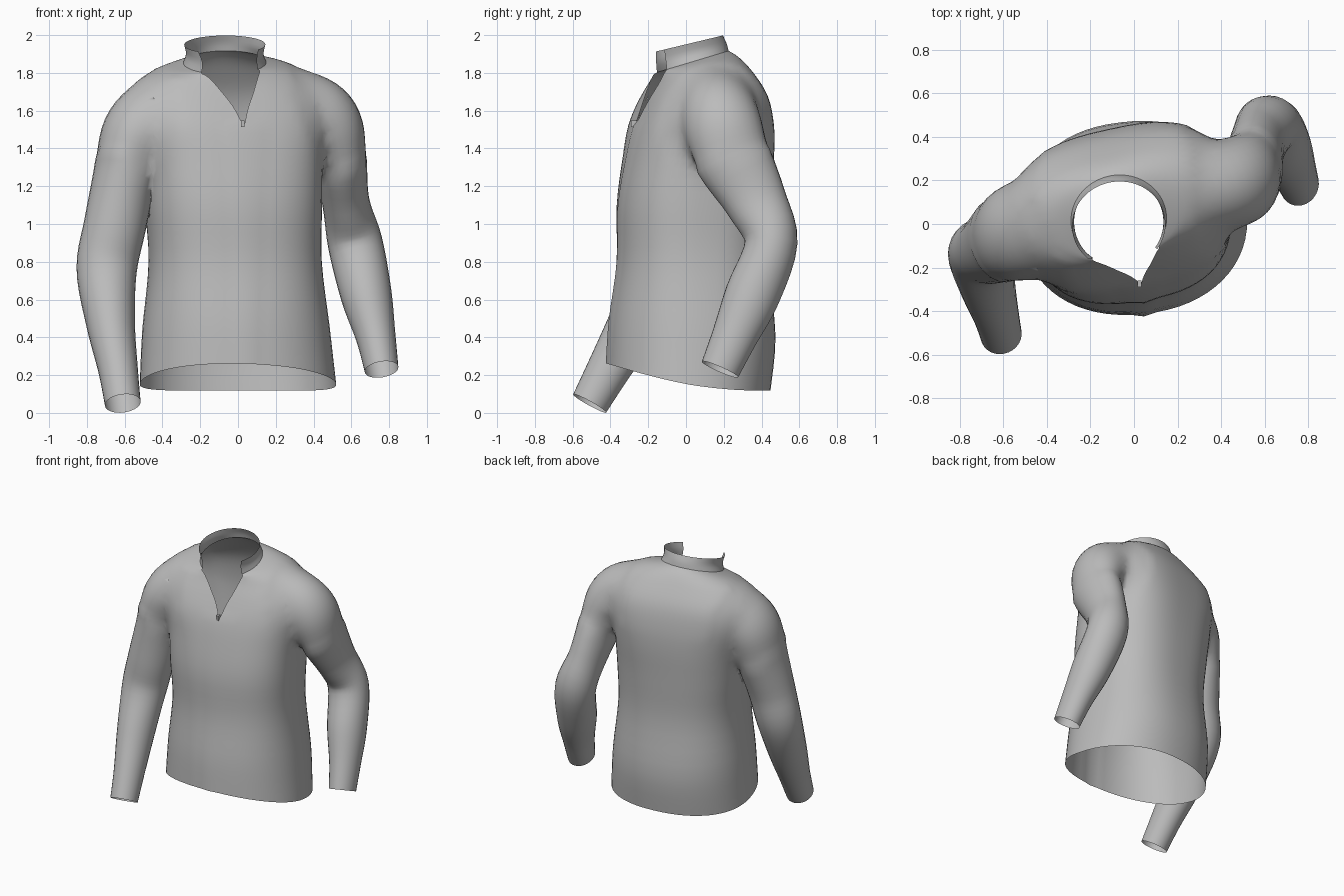
import bpy, bmesh, math
from mathutils import Vector

cube = bpy.data.objects.get("Cube")
if cube:
    bpy.data.objects.remove(cube)

grey = bpy.data.materials.new("grey_cloth")
grey.use_nodes = True
grey.diffuse_color = (0.5, 0.5, 0.5, 1)
grey.node_tree.nodes["Principled BSDF"].inputs["Base Color"].default_value = (0.5, 0.5, 0.5, 1)

openings = []  # centres of the temporary faces that close the cloth for the union


def smooth_rows(rows, steps):
    """Catmull-Rom interpolation between section rows."""
    out = []
    for i in range(len(rows) - 1):
        a, b, c, d = rows[max(i - 1, 0)], rows[i], rows[i + 1], rows[min(i + 2, len(rows) - 1)]
        for s in range(steps):
            t = s / steps
            out.append([0.5 * (2 * q + (r - p) * t + (2 * p - 5 * q + 4 * r - w) * t * t
                               + (3 * q - p - 3 * r + w) * t ** 3)
                        for p, q, r, w in zip(a, b, c, d)])
    return out + [list(rows[-1])]


def loft(name, rings, closed=True):
    """Skin equal-length rings; closed lofts get temporary faces over each opening."""
    bm = bmesh.new()
    grid = [[bm.verts.new(p) for p in ring] for ring in rings]
    covers = []
    for low, high in zip(grid, grid[1:]):
        for i in range(len(low) - 1):
            bm.faces.new((low[i], low[i + 1], high[i + 1], high[i]))
        if closed:
            covers.append(bm.faces.new((low[-1], low[0], high[0], high[-1])))
    if closed:
        covers += [bm.faces.new(grid[0][::-1]), bm.faces.new(grid[-1])]
    for face in covers:
        face.material_index = 1
    bmesh.ops.remove_doubles(bm, verts=bm.verts, dist=0.0005)
    bmesh.ops.recalc_face_normals(bm, faces=bm.faces)
    for face in bm.faces:
        if face.material_index == 1:
            openings.append(face.calc_center_median())
            face.material_index = 0
    mesh = bpy.data.meshes.new(name)
    bm.to_mesh(mesh)
    bm.free()
    obj = bpy.data.objects.new(name, mesh)
    bpy.context.collection.objects.link(obj)
    mesh.materials.append(grey)
    mesh.shade_smooth()
    return obj


def body_ring(row, count=64):
    """Tilted, turned oval that starts and ends at the front opening."""
    cx, cy, z, rx, ry, yaw, slope, gap, power = row
    yaw, gap = math.radians(yaw), math.radians(max(gap, 0))
    ring = []
    for i in range(count + 1):
        a = gap + (2 * math.pi - 2 * gap) * i / count
        s, c = math.sin(a), -math.cos(a)
        x = rx * math.copysign(abs(s) ** power, s)
        y = ry * math.copysign(abs(c) ** power, c)
        if i in (0, count) and gap == 0:
            y -= 0.012  # raised zip line
        px = cx + x * math.cos(yaw) - y * math.sin(yaw)
        py = cy + x * math.sin(yaw) + y * math.cos(yaw)
        ring.append((px, py, z + slope * (py - cy)))
    return ring


# Torso: centre x, y, z, half width, half depth, turn, tilt, opening angle, roundness
torso = [
    (0.00, 0.015, 0.19, 0.52, 0.43, 6, -0.17, 0, 0.92),
    (-0.01, 0.035, 0.45, 0.495, 0.435, 7, -0.1, 0, 0.88),
    (-0.015, 0.035, 0.80, 0.455, 0.395, 9, 0, 0, 0.82),
    (-0.025, 0.04, 1.10, 0.465, 0.395, 10, 0, 0, 0.78),
    (-0.035, 0.065, 1.35, 0.475, 0.38, 12, 0, 0, 0.72),
    (-0.05, 0.08, 1.52, 0.51, 0.355, 13, 0, 0, 0.7),
    (-0.06, 0.09, 1.665, 0.52, 0.31, 13, 0.04, 3, 0.74),
    (-0.07, 0.075, 1.78, 0.455, 0.25, 13, 0.12, 12, 0.87),
    (-0.07, 0.05, 1.835, 0.34, 0.22, 12, 0.22, 25, 1),
    (-0.07, 0.02, 1.855, 0.22, 0.205, 10, 0.3, 43, 1),
]
body = loft("jacket_body", [body_ring(r) for r in smooth_rows(torso, 4)])

# Standing collar, open at the front
collar = [
    torso[-1],
    (-0.07, 0.01, 1.90, 0.205, 0.205, 10, 0.27, 45, 1),
    (-0.07, -0.005, 1.95, 0.215, 0.20, 8, 0.24, 48, 1),
]
loft("collar", [body_ring(r) for r in smooth_rows(collar, 3)], closed=False)


def sleeve(name, rows, count=28):
    """Tube along a path; each row holds a centre, a sideways and a fore-aft radius."""
    rows = smooth_rows(rows, 5)
    pts = [Vector(r[:3]) for r in rows]
    rings = []
    for i, r in enumerate(rows):
        tangent = (pts[min(i + 1, len(pts) - 1)] - pts[max(i - 1, 0)]).normalized()
        fore = Vector((0, 1, 0))
        fore = (fore - tangent * fore.dot(tangent)).normalized()
        side = fore.cross(tangent)
        rings.append([pts[i] + side * r[3] * math.cos(2 * math.pi * k / count)
                      + fore * r[4] * math.sin(2 * math.pi * k / count)
                      for k in range(count + 1)])
    return loft(name, rings)


left = sleeve("left_sleeve", [
    (0.24, 0.12, 1.66, 0.15, 0.15),
    (0.39, 0.17, 1.62, 0.20, 0.20),
    (0.495, 0.20, 1.51, 0.195, 0.22),
    (0.54, 0.25, 1.35, 0.145, 0.205),
    (0.57, 0.37, 1.12, 0.125, 0.165),
    (0.62, 0.45, 0.90, 0.145, 0.14),
    (0.68, 0.35, 0.62, 0.135, 0.145),
    (0.73, 0.255, 0.40, 0.105, 0.12),
    (0.76, 0.18, 0.23, 0.09, 0.105),
])
right = sleeve("right_sleeve", [
    (-0.28, 0.02, 1.62, 0.14, 0.15),
    (-0.44, -0.01, 1.595, 0.195, 0.21),
    (-0.55, -0.04, 1.475, 0.20, 0.24),
    (-0.59, -0.06, 1.30, 0.17, 0.21),
    (-0.65, -0.11, 1.00, 0.165, 0.165),
    (-0.695, -0.14, 0.76, 0.16, 0.15),
    (-0.675, -0.27, 0.48, 0.13, 0.14),
    (-0.635, -0.41, 0.23, 0.105, 0.115),
    (-0.61, -0.51, 0.05, 0.095, 0.10),
])

# Sew the sleeves onto the torso
bpy.context.view_layer.objects.active = body
for arm in (left, right):
    union = body.modifiers.new("sew", 'BOOLEAN')
    union.operation = 'UNION'
    union.solver = 'EXACT'
    union.use_self = True
    union.object = arm
    bpy.ops.object.modifier_apply(modifier=union.name)
    bpy.data.objects.remove(arm)

# Reopen hem, cuffs and neck, then soften the shoulder seams
bm = bmesh.new()
bm.from_mesh(body.data)
covers = [f for f in bm.faces
          if any((f.calc_center_median() - p).length < 0.002 for p in openings)]
bmesh.ops.delete(bm, geom=covers, context='FACES')
shoulders = [Vector((0.42, 0.18, 1.55)), Vector((-0.46, 0.0, 1.5))]


def seam_verts():
    return [v for v in bm.verts if any((v.co - p).length < 0.33 for p in shoulders)
            and not v.is_boundary]


bmesh.ops.remove_doubles(bm, verts=seam_verts(), dist=0.01)
for step in range(12):
    bmesh.ops.smooth_vert(bm, verts=seam_verts(), factor=0.5,
                          use_axis_x=True, use_axis_y=True, use_axis_z=True)

# Let the hem sag at the sides
for v in bm.verts:
    x, y, z = v.co
    if z < 0.45 and (x / 0.55) ** 2 + (y / 0.47) ** 2 < 1.15:
        v.co.z -= 0.04 * (1 - (y / 0.44) ** 2) * min((0.45 - z) / 0.26, 1)
for face in bm.faces:
    face.smooth = True
bm.to_mesh(body.data)
bm.free()

# Zip pull at the foot of the neck opening
bpy.ops.mesh.primitive_cube_add(size=1, location=(0.025, -0.275, 1.53))
pull = bpy.context.object
pull.name = "zip_pull"
pull.scale = (0.02, 0.03, 0.035)
pull.data.materials.append(grey)
